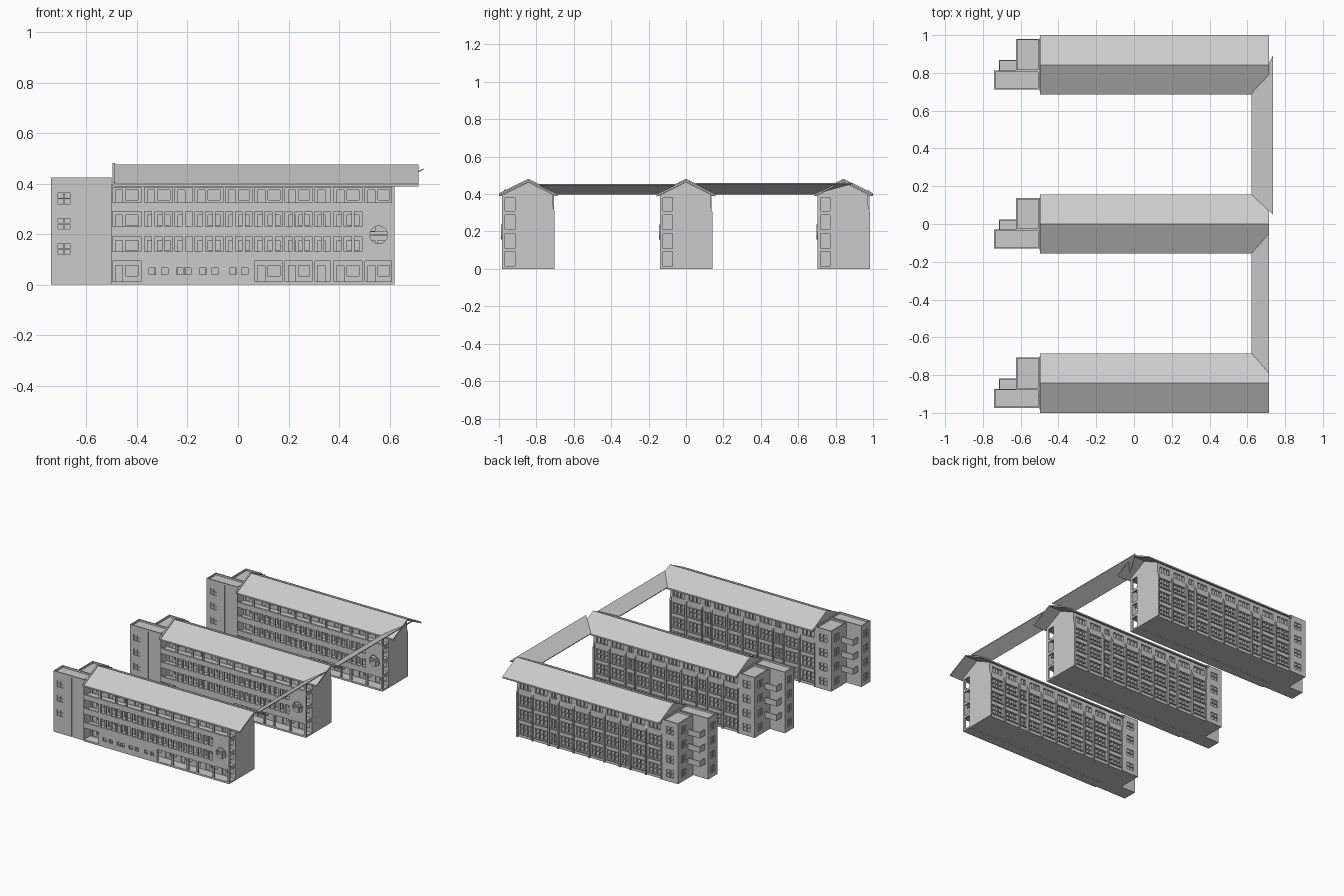
import bpy, bmesh, math
from mathutils import Matrix, Vector

if "Cube" in bpy.data.objects:
    bpy.data.objects.remove(bpy.data.objects["Cube"])

# ---------- helpers ----------
def add_box(bm, x0, x1, y0, y1, z0, z1):
    m = Matrix.Translation(((x0+x1)/2, (y0+y1)/2, (z0+z1)/2)) @ Matrix.Diagonal((x1-x0, y1-y0, z1-z0, 1))
    bmesh.ops.create_cube(bm, size=1, matrix=m)

def add_prism(bm, profile, x0, x1):
    """Extrude a (y, z) profile along x."""
    f = bm.faces.new([bm.verts.new((x0, y, z)) for y, z in profile])
    r = bmesh.ops.extrude_face_region(bm, geom=[f])
    bmesh.ops.translate(bm, vec=(x1-x0, 0, 0), verts=[v for v in r["geom"] if isinstance(v, bmesh.types.BMVert)])

def make(name, bm):
    bmesh.ops.recalc_face_normals(bm, faces=bm.faces)
    me = bpy.data.meshes.new(name)
    bm.to_mesh(me)
    bm.free()
    ob = bpy.data.objects.new(name, me)
    bpy.context.collection.objects.link(ob)
    return ob

def boxes(name, items):
    bm = bmesh.new()
    for b in items:
        add_box(bm, *b)
    return make(name, bm)

def cut(ob, cutter):
    """Subtract the cutter, bake the result and delete the cutter."""
    mod = ob.modifiers.new("openings", 'BOOLEAN')
    mod.object, mod.operation, mod.solver = cutter, 'DIFFERENCE', 'EXACT'
    cutter.hide_render = True
    bpy.context.view_layer.update()
    me = bpy.data.meshes.new_from_object(ob.evaluated_get(bpy.context.evaluated_depsgraph_get()))
    ob.modifiers.clear()
    ob.data = me
    bpy.data.objects.remove(cutter)
    return ob

def panes(a0, a1, z0, z1, n, m, gap=0.004):
    """Split a window into n x m panes."""
    w, h = (a1-a0+gap)/n, (z1-z0+gap)/m
    return [(a0+i*w, a0+(i+1)*w-gap, z0+j*h, z0+(j+1)*h-gap) for i in range(n) for j in range(m)]

# ---------- shared layout ----------
BAYS = [(-.497, -.385), (-.37, -.26), (-.25, -.18), (-.17, -.06), (-.05, .056),
        (.066, .176), (.187, .293), (.304, .366), (.379, .49), (.503, .61)]
FLOORS = [0, .1, .2, .3]
CX, CZ, R = .557, .197, .038
parts = []

# ---------- front gallery screen ----------
screen = boxes("gallery_screen", [(-.5, .62, -.14, -.126, 0, .39)])
holes = bmesh.new()
def hole(x0, x1, z0, z1, depth=.04):
    add_box(holes, x0, x1, -.16, -.14+depth, z0, z1)
for i, (a, b) in enumerate(BAYS):
    hole(a, b, .325, .385)
    if i == 0 or i >= 5:
        hole(a, b, .012, .094)
    else:
        for j in range(2):                       # slit windows in the closed ground floor
            c = a + (b-a)*(.28+.44*j)
            hole(c-.013, c+.013, .04, .065, .024)
    for z in (.131, .23):
        if i == 0:
            hole(a, b, z, z+.06)
        elif i < 9:
            n = 3 if b-a > .09 else 2
            for x0, x1, z0, z1 in panes(a, b, z, z+.06, n, 1, .0125):
                hole(x0, x1, z0, z1)
bmesh.ops.create_cone(holes, cap_ends=True, segments=32, radius1=R, radius2=R, depth=.06,
                      matrix=Matrix.Translation((CX, -.14, CZ)) @ Matrix.Rotation(math.pi/2, 4, 'X'))
parts.append(cut(screen, make("screen_cutter", holes)))

# round window ring and bar
bm = bmesh.new()
angs = [2*math.pi*i/32 for i in range(32)]
rings = [[bm.verts.new((CX+r*math.cos(t), y, CZ+r*math.sin(t))) for t in angs]
         for r, y in ((R-.003, -.128), (R-.003, -.145), (R+.002, -.145), (R+.002, -.128))]
for k in range(4):
    for i in range(32):
        j = (i+1) % 32
        bm.faces.new((rings[k][i], rings[k][j], rings[(k+1) % 4][j], rings[(k+1) % 4][i]))
add_box(bm, CX-R, CX+R, -.145, -.13, CZ-.003, CZ+.003)
parts.append(make("round_window_frame", bm))

# gallery floors and right end wall with four openings
parts.append(boxes("gallery_floors", [(-.5, .612, -.127, -.069, z, z+.01) for z in (0, .1, .2, .3)]
                   + [(-.5, .62, -.14, -.069, .388, .394)]))
end = boxes("gallery_end_wall", [(.608, .62, -.14, -.064, 0, .39)])
parts.append(cut(end, boxes("end_cutter", [(.58, .65, -.124, -.072, z0, z1) for z0, z1 in
             ((.012, .093), (.107, .19), (.206, .287), (.303, .383))])))

# ---------- main body with rear windows and gallery doors ----------
body = boxes("main_body", [(-.5, .62, -.068, .13, 0, .392)])
cuts, sills = [], []
for i, (a, b) in enumerate(BAYS):
    wide = b-a > .09
    for f in FLOORS:
        z0, z1 = (f+.028, f+.088) if f < .3 else (.335, .375)
        cuts += [(x0, x1, .118, .15, p, q) for x0, x1, p, q in
                 panes(a+.012, b-.012, z0, z1, 3 if wide else 2, 2 if f < .3 else 1)]
        if f < .3:
            sills.append((a+.006, b-.006, .128, .138, z0-.008, z0-.002))
            sills.append((a+.006, b-.006, .128, .136, z1+.002, z1+.006))
        cuts.append((a+.012, a+.04, -.08, -.06, f+.012, f+.075))
        if wide:
            cuts.append((a+.052, b-.01, -.08, -.06, f+.035, f+.075))
parts.append(cut(body, boxes("body_cutter", cuts)))
parts.append(boxes("rear_window_sills", sills))

# rear fins with sloping tops
bm = bmesh.new()
edges = [-.4985] + [(BAYS[i][1]+BAYS[i+1][0])/2 for i in range(9)] + [.615]
for x in edges:
    add_prism(bm, [(.125, 0), (.141, 0), (.141, .305), (.131, .337), (.125, .337)],
              max(x-.005, -.5), min(x+.005, .62))
parts.append(make("rear_fins", bm))

# ---------- roof ----------
bm = bmesh.new()
add_prism(bm, [(-.157, .388), (-.157, .398), (0, .476), (.157, .398), (.157, .388), (0, .466)], -.489, .715)
parts.append(make("gable_roof", bm))
bm = bmesh.new()
add_prism(bm, [(-.157, .39), (-.157, .404), (0, .482), (.157, .404), (.157, .39)], -.497, -.487)
parts.append(make("roof_verge", bm))
bm = bmesh.new()
add_prism(bm, [(-.14, .388), (.13, .388), (.13, .399), (0, .464), (-.14, .394)], -.49, .62)
parts.append(make("gable_infill", bm))

# ---------- side wing ----------
def tower(name, x0, x1, y0, y1, top, openings):
    roof_pit = (x0+.007, x1-.007, y0+.007, y1-.007, top-.012, top+.02)
    return cut(boxes(name, [(x0, x1, y0, y1, 0, top)]), boxes(name+"_cutter", openings+[roof_pit]))

stair, block = [], []
for f in FLOORS[1:]:
    z0, z1 = f+.02, f+.062
    stair += [(a, b, -.15, -.124, p, q) for a, b, p, q in panes(-.712, -.665, z0, z1, 2, 2)]
for f in FLOORS:
    z0, z1 = f+.03, f+.08
    stair += [(-.76, -.734, a, b, p, q) for a, b, p, q in panes(-.105, -.06, z0, z1, 2, 2)]
    block += [(-.65, -.619, a, b, p, q) for a, b, p, q in panes(.05, .1, z0, z1, 2, 2)]
    block += [(a, b, .129, .15, p, q) for a, b, p, q in panes(-.59, -.535, z0, z1, 2, 2)]
stair.append((-.602, -.594, -.15, -.126, .0, .41))       # vertical joint
parts.append(tower("stair_tower", -.74, -.5, -.131, -.03, .424, stair))
parts.append(tower("service_block", -.625, -.5, -.031, .137, .42, block))

# balconies in the corner between the two wing blocks
bal = []
for z in FLOORS[1:]:
    bal += [(-.715, -.62, -.032, .025, z, z+.008),
            (-.715, -.709, -.032, .025, z+.008, z+.04),
            (-.709, -.62, .019, .025, z+.008, z+.04)]
parts.append(boxes("balconies", bal))

# ---------- repeat the building three times ----------
for ob in parts:
    base = ob.name
    ob.name = "middle_" + base
    for label, y in (("front_", -.843), ("rear_", .843)):
        c = ob.copy()
        c.name = label + base
        c.location.y = y
        bpy.context.collection.objects.link(c)

# ---------- sloping link roofs on the right ----------
def link_roof(name, pts):
    bm = bmesh.new()
    f = bm.faces.new([bm.verts.new(p) for p in pts])
    r = bmesh.ops.extrude_face_region(bm, geom=[f])
    bmesh.ops.translate(bm, vec=Vector((0, 0, -.005)),
                        verts=[v for v in r["geom"] if isinstance(v, bmesh.types.BMVert)])
    make(name, bm)

link_roof("front_link_roof", [(.623, -.685, .402), (.715, -.79, .454), (.715, -.05, .454), (.623, -.155, .402)])
link_roof("rear_link_roof", [(.623, .155, .402), (.735, .05, .46), (.735, .89, .46), (.623, .685, .402)])
